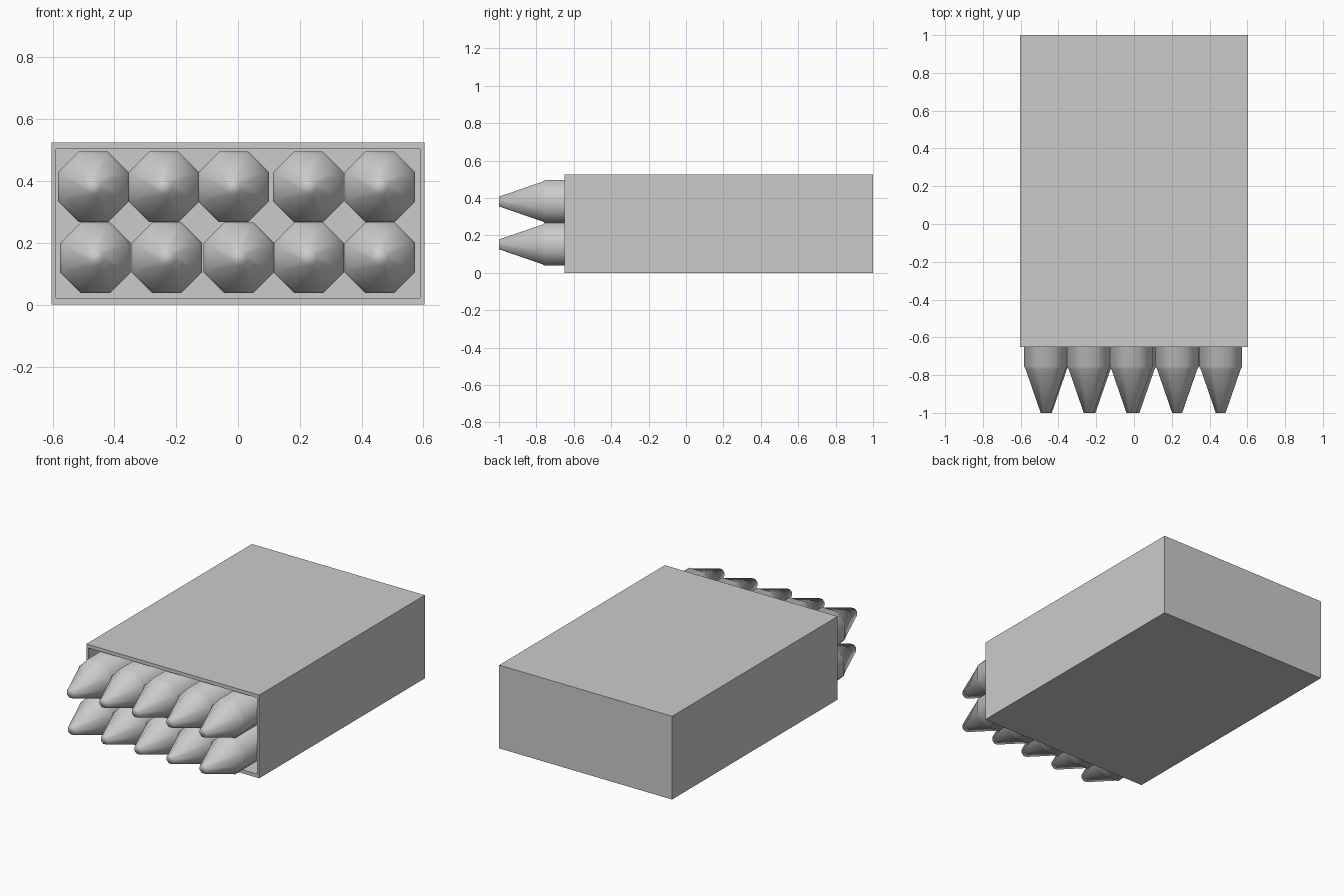
import bpy, bmesh
from math import cos, sin, pi
from mathutils import Vector

if "Cube" in bpy.data.objects:
    bpy.data.objects.remove(bpy.data.objects["Cube"])


def make_object(name, bm):
    bmesh.ops.recalc_face_normals(bm, faces=bm.faces)
    mesh = bpy.data.meshes.new(name)
    bm.to_mesh(mesh)
    bm.free()
    obj = bpy.data.objects.new(name, mesh)
    bpy.context.collection.objects.link(obj)
    return obj


# Open-fronted box: cube with the front face inset and pushed back
def box():
    half_x, front, back, top = 0.603, -0.65, 1.0, 0.525
    bm = bmesh.new()
    bmesh.ops.create_cube(bm, size=1)
    for v in bm.verts:
        v.co = Vector((v.co.x * 2 * half_x,
                       front if v.co.y < 0 else back,
                       0 if v.co.z < 0 else top))
    bm.normal_update()
    mouth = min(bm.faces, key=lambda f: f.calc_center_median().y)
    bmesh.ops.inset_region(bm, faces=[mouth], thickness=0.02)
    for v in mouth.verts:
        v.co.z += 0.008 if v.co.z < top / 2 else -0.008
    floor = bmesh.ops.extrude_face_region(bm, geom=[mouth])["geom"]
    for v in floor:
        if isinstance(v, bmesh.types.BMVert):
            v.co.y = back - 0.02
    if mouth.is_valid:
        bmesh.ops.delete(bm, geom=[mouth], context="FACES_ONLY")
    return make_object("box", bm)


# Eight-sided pointed rod: (y, flat-to-centre radius) rings from back to tip
def rod(name, x, z):
    profile = [(0.97, 0.114), (-0.755, 0.114), (-0.768, 0.106), (-1.0, 0.026)]
    bm = bmesh.new()
    rings = []
    for y, r in profile:
        r /= cos(pi / 8)
        angles = [pi / 8 + i * pi / 4 for i in range(8)]
        rings.append([bm.verts.new((x + r * cos(a), y, z + r * sin(a)))
                      for a in angles])
    for a, b in zip(rings, rings[1:]):
        for i in range(8):
            j = (i + 1) % 8
            bm.faces.new((a[i], a[j], b[j], b[i]))
    bm.faces.new(rings[0])
    bm.faces.new(rings[-1])
    obj = make_object(name, bm)
    bpy.ops.object.select_all(action="DESELECT")
    obj.select_set(True)
    bpy.context.view_layer.objects.active = obj
    bpy.ops.object.shade_smooth_by_angle(angle=1.4)


box()

# Two slightly irregular rows of rods
rows = {
    "lower": (0.152, [-0.461, -0.23, 0.003, 0.229, 0.459]),
    "upper": (0.381, [-0.468, -0.24, -0.014, 0.228, 0.459]),
}
for row, (z, xs) in rows.items():
    for n, x in enumerate(xs, 1):
        rod(f"{row}_rod_{n}", x, z)
